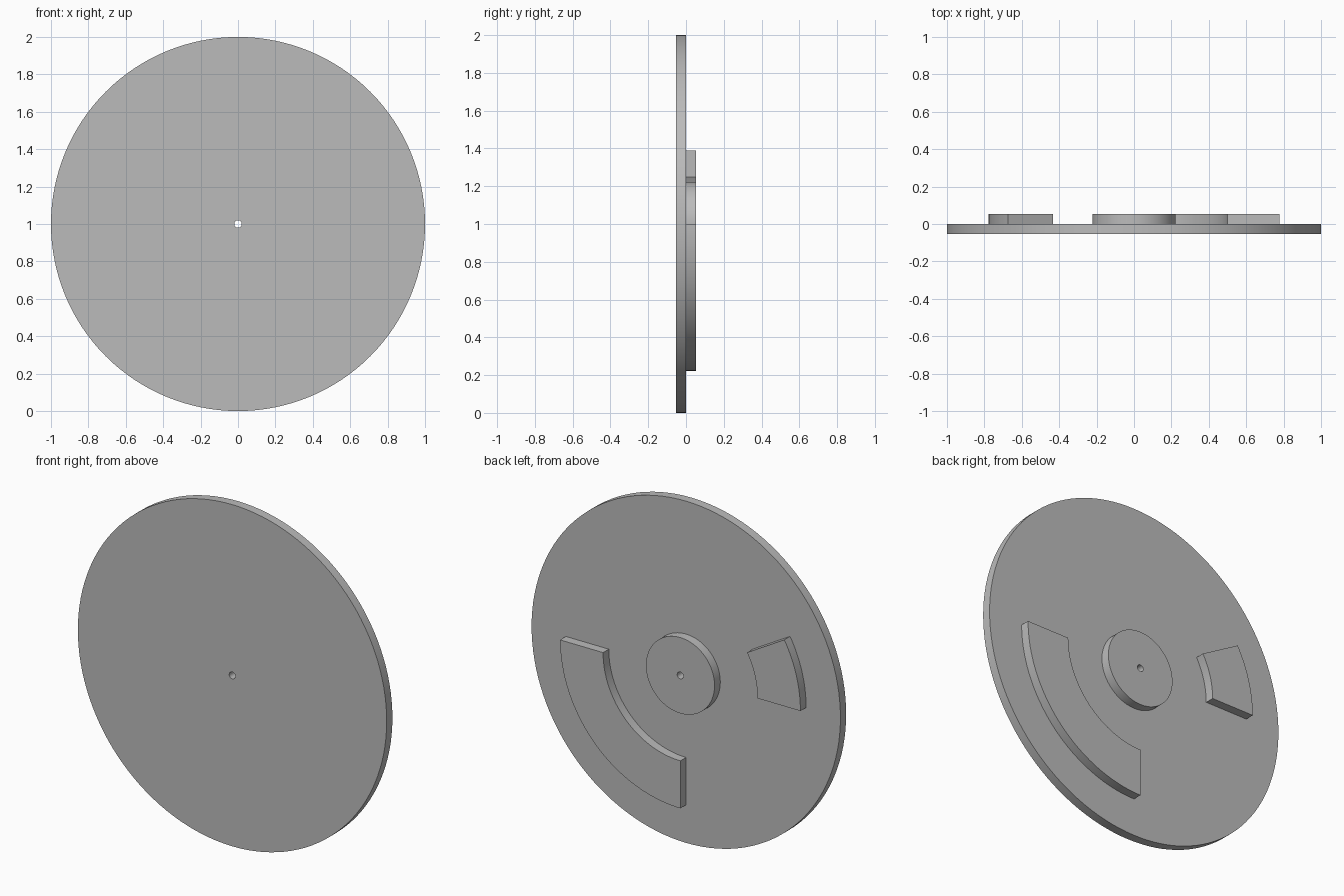
import bpy, bmesh, math
from mathutils import Vector, Matrix

cube = bpy.data.objects.get("Cube")
if cube:
    bpy.data.objects.remove(cube, do_unlink=True)

THICK = 0.053   # thickness of the plate and of the raised parts
CENTRE = Vector((0, 0, 1))

grey = bpy.data.materials.new("plain_grey")
grey.use_nodes = True
colour = (0.5, 0.5, 0.5, 1)
grey.diffuse_color = colour
grey.node_tree.nodes["Principled BSDF"].inputs["Base Color"].default_value = colour


def ring_part(name, inner, outer, y0, y1, start=0, sweep=360, steps=128):
    """Sweep a rectangular section about the y axis, angles in degrees from +x towards +z."""
    bm = bmesh.new()
    section = [bm.verts.new((r, y, 0)) for r, y in
               ((inner, y0), (outer, y0), (outer, y1), (inner, y1))]
    face = bm.faces.new(section)
    full = sweep == 360
    bmesh.ops.spin(bm, geom=[face] + face.edges[:] + section, cent=(0, 0, 0),
                   axis=(0, -1, 0), angle=math.radians(sweep), steps=steps,
                   use_duplicate=False)
    if full:
        # Close the loop and drop the internal section
        bmesh.ops.remove_doubles(bm, verts=bm.verts[:], dist=0.0001)
        inside = [f for f in bm.faces
                  if all(abs(v.co.z) < 1e-4 and v.co.x > 0 for v in f.verts)]
        bmesh.ops.delete(bm, geom=inside, context='FACES_ONLY')
    else:
        # Make sure both ends are capped
        bmesh.ops.holes_fill(bm, edges=[e for e in bm.edges if e.is_boundary], sides=4)
    bmesh.ops.rotate(bm, verts=bm.verts[:], cent=(0, 0, 0),
                     matrix=Matrix.Rotation(-math.radians(start), 3, 'Y'))
    bmesh.ops.translate(bm, verts=bm.verts[:], vec=CENTRE)
    bmesh.ops.recalc_face_normals(bm, faces=bm.faces[:])
    mesh = bpy.data.meshes.new(name)
    bm.to_mesh(mesh)
    bm.free()
    mesh.materials.append(grey)
    obj = bpy.data.objects.new(name, mesh)
    bpy.context.collection.objects.link(obj)
    bpy.ops.object.select_all(action='DESELECT')
    obj.select_set(True)
    bpy.context.view_layer.objects.active = obj
    bpy.ops.object.shade_smooth_by_angle(angle=math.radians(30))
    return obj


# Main plate and hub, both pierced by the axle hole
ring_part("disc_plate", 0.02, 1.0, -THICK, 0)
ring_part("hub", 0.02, 0.222, 0, THICK)

# Raised cam tracks on the back
ring_part("long_cam_track", 0.5, 0.778, 0, THICK, start=-90, sweep=90, steps=40)
ring_part("short_cam_track", 0.5, 0.778, 0, THICK, start=150, sweep=30, steps=16)
